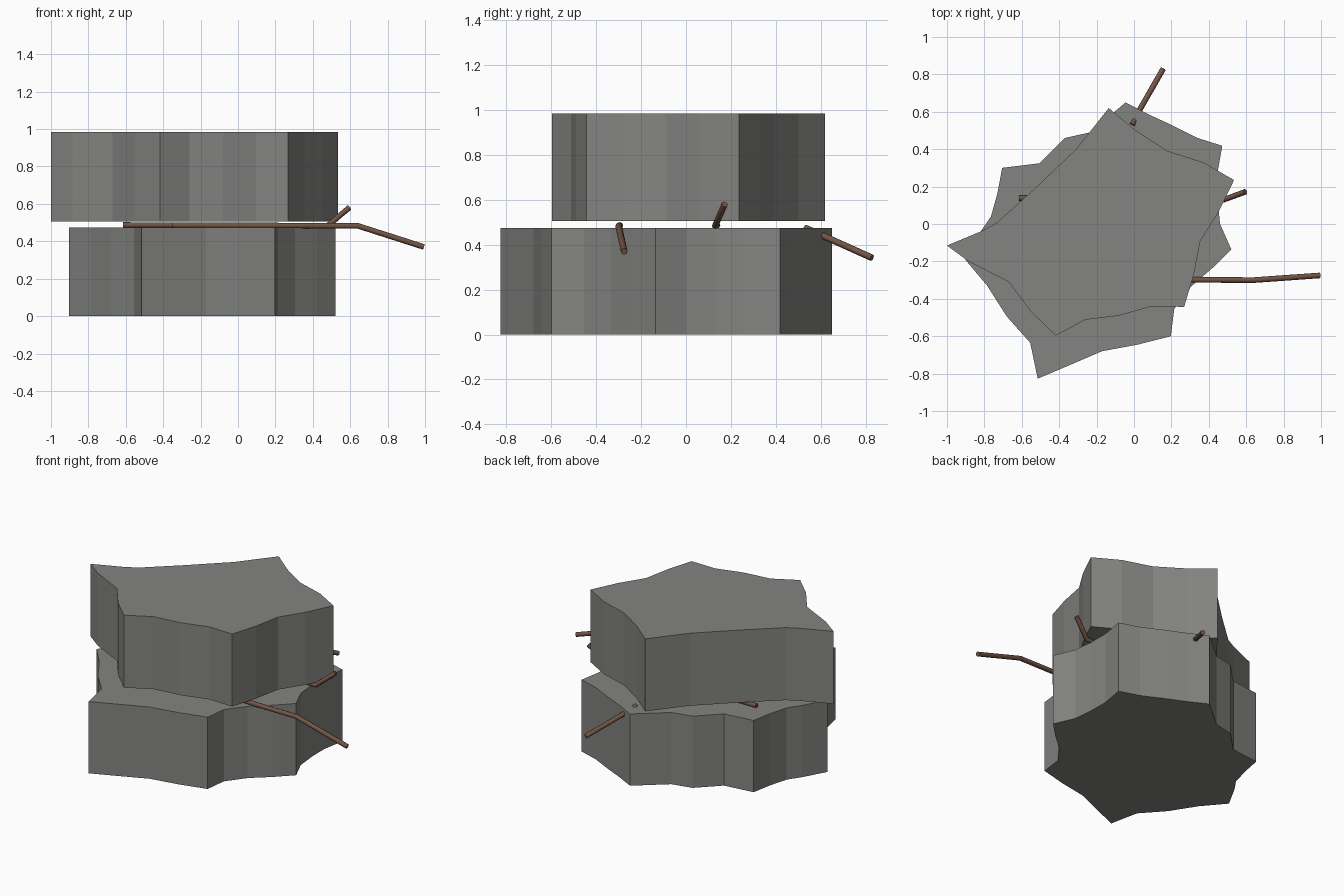
import bpy, bmesh

if "Cube" in bpy.data.objects:
    bpy.data.objects.remove(bpy.data.objects["Cube"])


def material(name, rgb):
    m = bpy.data.materials.new(name)
    m.diffuse_color = (*rgb, 1)
    m.use_nodes = True
    m.node_tree.nodes["Principled BSDF"].inputs["Base Color"].default_value = m.diffuse_color
    return m


def slab(name, outline, z0, z1, mat):
    bm = bmesh.new()
    face = bm.faces.new([bm.verts.new((x, y, z0)) for x, y in outline])
    ext = bmesh.ops.extrude_face_region(bm, geom=[face], use_keep_orig=True)
    verts = [g for g in ext["geom"] if isinstance(g, bmesh.types.BMVert)]
    bmesh.ops.translate(bm, verts=verts, vec=(0, 0, z1 - z0))
    bmesh.ops.recalc_face_normals(bm, faces=bm.faces)
    me = bpy.data.meshes.new(name)
    bm.to_mesh(me)
    bm.free()
    me.materials.append(mat)
    bpy.context.collection.objects.link(bpy.data.objects.new(name, me))


def twig(name, points, mat, radius=0.015):
    cu = bpy.data.curves.new(name, "CURVE")
    cu.dimensions = "3D"
    cu.bevel_depth = radius
    cu.bevel_resolution = 2
    cu.use_fill_caps = True
    sp = cu.splines.new("POLY")
    sp.points.add(len(points) - 1)
    for p, co in zip(sp.points, points):
        p.co = (*co, 1)
    cu.materials.append(mat)
    bpy.context.collection.objects.link(bpy.data.objects.new(name, cu))


stone = material("stone", (0.23, 0.23, 0.22))
bark = material("bark", (0.17, 0.09, 0.06))

# Lower rock slab: jagged outline, clockwise from the back tip
slab("lower_slab", [
    (-.045, .65), (.08, .585), (.20, .53), (.34, .46),
    (.472, .418), (.445, .265), (.447, .13), (.46, 0),
    (.52, -.135), (.42, -.235), (.305, -.335), (.215, -.455),
    (.197, -.60), (.02, -.645), (-.17, -.68), (-.345, -.755),
    (-.515, -.827), (-.555, -.635), (-.68, -.495), (-.785, -.33),
    (-.903, -.19), (-.82, -.04), (-.765, .04), (-.73, .165),
    (-.705, .30), (-.505, .325), (-.37, .46), (-.235, .49)],
    0, .475, stone)

# Upper rock slab
slab("upper_slab", [
    (-.135, .62), (.01, .50), (.18, .39), (.37, .33),
    (.535, .235), (.45, .06), (.355, -.09), (.32, -.27),
    (.268, -.443), (.095, -.44), (-.08, -.49), (-.26, -.512),
    (-.418, -.597), (-.55, -.47), (-.67, -.31), (-.885, -.20),
    (-1.0, -.115), (-.82, -.04), (-.735, .005), (-.53, .19), (-.31, .40)],
    .505, .985, stone)

# Twigs squeezed between the slabs
twig("front_twig", [(-.35, -.295, .486), (.64, -.30, .483), (.993, -.275, .37)], bark)
twig("middle_twig", [(-.615, .138, .487), (.48, .13, .484), (.595, .172, .58)], bark)
twig("back_twig", [(-.01, .53, .475), (.03, .61, .44), (.155, .828, .342)], bark)
